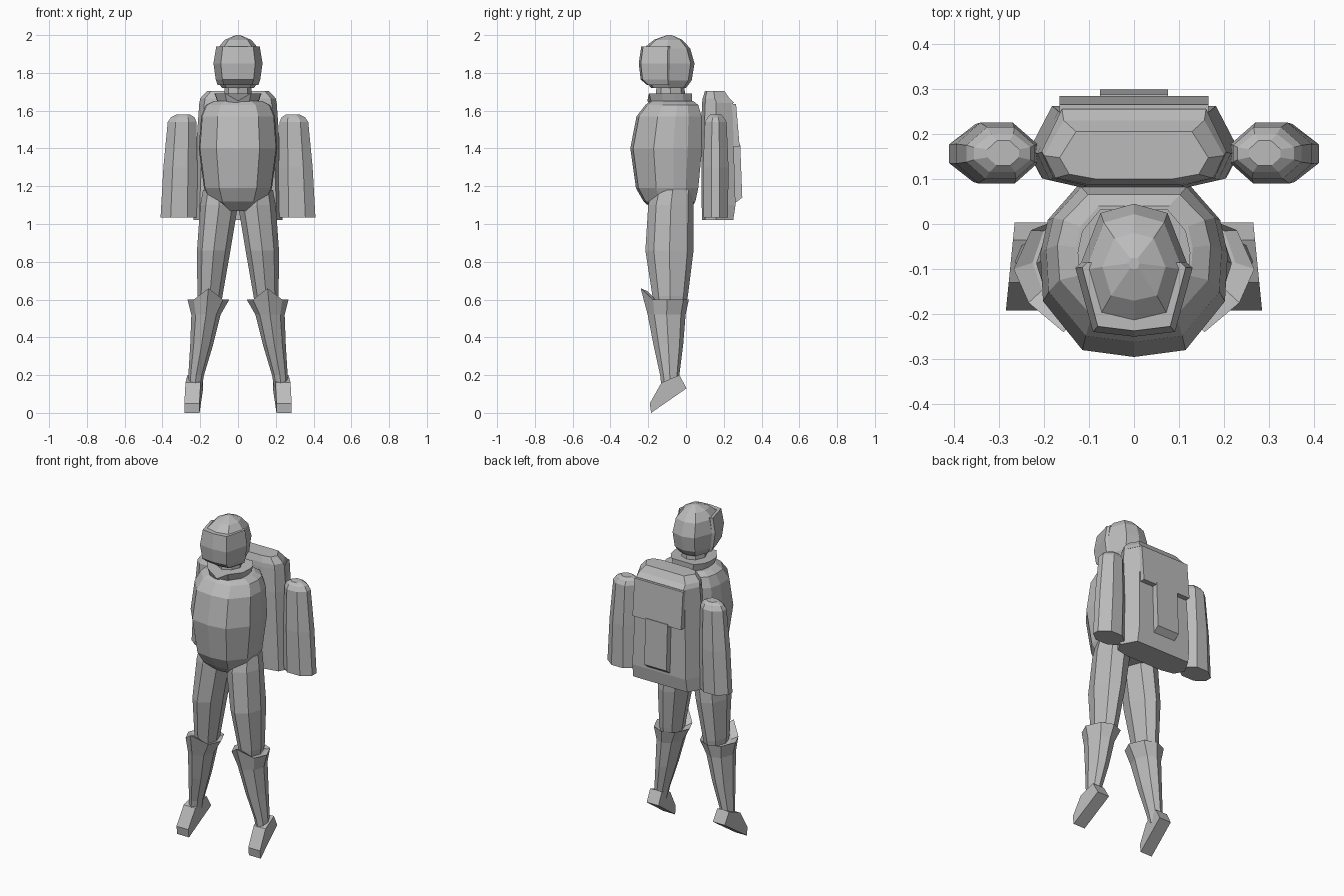
import bpy
import bmesh

cube = bpy.data.objects.get("Cube")
if cube:
    bpy.data.objects.remove(cube)

grey = bpy.data.materials.new("Plain grey")
grey.use_nodes = True
grey.diffuse_color = (0.5, 0.5, 0.5, 1)
grey.node_tree.nodes["Principled BSDF"].inputs["Base Color"].default_value = (0.5, 0.5, 0.5, 1)


def finish(name, bm):
    bmesh.ops.recalc_face_normals(bm, faces=bm.faces)
    mesh = bpy.data.meshes.new(name)
    bm.to_mesh(mesh)
    bm.free()
    mesh.materials.append(grey)
    obj = bpy.data.objects.new(name, mesh)
    bpy.context.collection.objects.link(obj)
    return obj


def loft(name, plan, rings, side=1, tweak=None):
    """Skin rings (z, x0, x1, y0, y1) whose outline is a mirrored half plan."""
    outline = plan + [(-x, y) for x, y in reversed(plan) if x > 0]
    bm = bmesh.new()
    loops = []
    for z, x0, x1, y0, y1 in rings:
        loops.append([bm.verts.new((side * ((x0 + x1) / 2 + u * (x1 - x0) / 2),
                                    (y0 + y1) / 2 + v * (y1 - y0) / 2, z))
                      for u, v in outline])
    if tweak:
        tweak(loops)
    n = len(outline)
    for a, b in zip(loops, loops[1:]):
        for i in range(n):
            j = (i + 1) % n
            bm.faces.new((a[i], a[j], b[j], b[i]))
    bm.faces.new(loops[0])
    bm.faces.new(loops[-1])
    return finish(name, bm)


def prism(name, profile, half_width, center=lambda y: 0):
    """Extrude a side profile of (y, z) points across x."""
    bm = bmesh.new()
    a, b = ([bm.verts.new((center(y) + s * half_width, y, z)) for y, z in profile]
            for s in (-1, 1))
    n = len(profile)
    for i in range(n):
        j = (i + 1) % n
        bm.faces.new((a[i], a[j], b[j], b[i]))
    bm.faces.new(a)
    bm.faces.new(b)
    return finish(name, bm)


def sym(z, hx, y0, y1):
    return (z, -hx, hx, y0, y1)


# Half plans, from the front around to the back
BODY = [(0, -1), (.55, -.92), (.97, -.35), (1, .2), (.92, .6), (.6, 1)]
HEAD = [(0, -1), (.72, -.85), (1, 0), (.62, .85), (0, 1)]
LIMB = [(0, -1), (.7, -.65), (1, 0), (.65, .75), (0, 1)]
PACK = [(.52, -1), (.87, -.8), (1, -.1), (.78, 1)]
POD = [(.45, -1), (1, -.35), (1, .3), (.4, 1)]
BLOCK = [(1, -1), (1, 1)]

# Torso
loft("torso", BODY, [
    sym(1.07, .08, -.17, .02), sym(1.12, .15, -.225, .05),
    sym(1.19, .18, -.265, .065), sym(1.4, .208, -.295, .085),
    sym(1.57, .195, -.262, .082), sym(1.63, .17, -.215, .065),
    sym(1.65, .13, -.19, .04)])


# Neck and notched collar
def notch(loops):
    loops[-1][0].co.z -= .04


loft("neck", LIMB, [sym(1.63, .075, -.165, .0), sym(1.74, .07, -.155, -.01)])
loft("collar", BODY, [sym(1.635, .105, -.19, .03), sym(1.692, .125, -.205, .032)], tweak=notch)

# Helmet with a wraparound visor
loft("helmet", HEAD, [
    sym(1.72, .085, -.185, .0), sym(1.76, .11, -.215, .03),
    sym(1.85, .12, -.23, .045), sym(1.93, .108, -.225, .022),
    sym(1.975, .07, -.17, -.02), sym(2, .012, -.1, -.075)])
VISOR = [(0, -1), (.7, -.87), (1, .85), (.9, 1)]
loft("visor", VISOR, [
    sym(1.735, .108, -.205, -.085), sym(1.765, .118, -.24, -.085),
    sym(1.85, .13, -.25, -.085), sym(1.94, .115, -.237, -.085)])

# Backpack, upper back panel and centre pocket
loft("backpack", PACK, [
    sym(1.02, .235, .085, .25), sym(1.1, .233, .083, .262),
    sym(1.5, .215, .08, .25), sym(1.64, .205, .085, .25)])
loft("pack_lid", PACK, [
    sym(1.64, .205, .085, .255), sym(1.665, .2, .088, .23), sym(1.703, .165, .1, .205)])
prism("pack_upper_panel", [(.22, 1.635), (.265, 1.635), (.284, 1.41), (.22, 1.41)], .165)
prism("pack_pocket", [(.22, 1.42), (.287, 1.42), (.298, 1.14), (.24, 1.095), (.22, 1.1)], .075)


# Knee point on the front of each boot cuff
def knee_point(loops):
    for ring in loops[-2:]:
        ring[0].co.z += .06
        ring[0].co.y -= .025


for label, side in (("left", 1), ("right", -1)):
    # Side pod beside the backpack
    loft(label + "_pod", POD, [
        (1.035, .215, .41, .093, .222), (1.3, .215, .395, .09, .225),
        (1.54, .22, .372, .1, .215), (1.565, .23, .355, .115, .2),
        (1.58, .255, .325, .13, .185)], side)
    # Thigh
    loft(label + "_thigh", LIMB, [
        (.54, .095, .205, -.165, -.005), (.62, .082, .215, -.178, .01),
        (.86, .04, .217, -.215, .04), (1.1, .0, .2, -.2, .04),
        (1.18, .01, .185, -.18, .04)], side)
    # Boot shaft with flared cuff
    loft(label + "_boot", LIMB, [
        (.14, .19, .265, -.13, -.03), (.2, .18, .263, -.137, -.035),
        (.36, .132, .253, -.172, -.015), (.52, .092, .247, -.203, -.002),
        (.6, .046, .267, -.215, .015), (.585, .085, .225, -.18, .008)],
        side, knee_point)
    # Foot, pointing down and turned slightly outward
    prism(label + "_foot",
          [(-.035, .2), (.003, .13), (-.185, 0), (-.192, .05), (-.13, .16)],
          .04, lambda y: side * (.225 - .1 * y))
